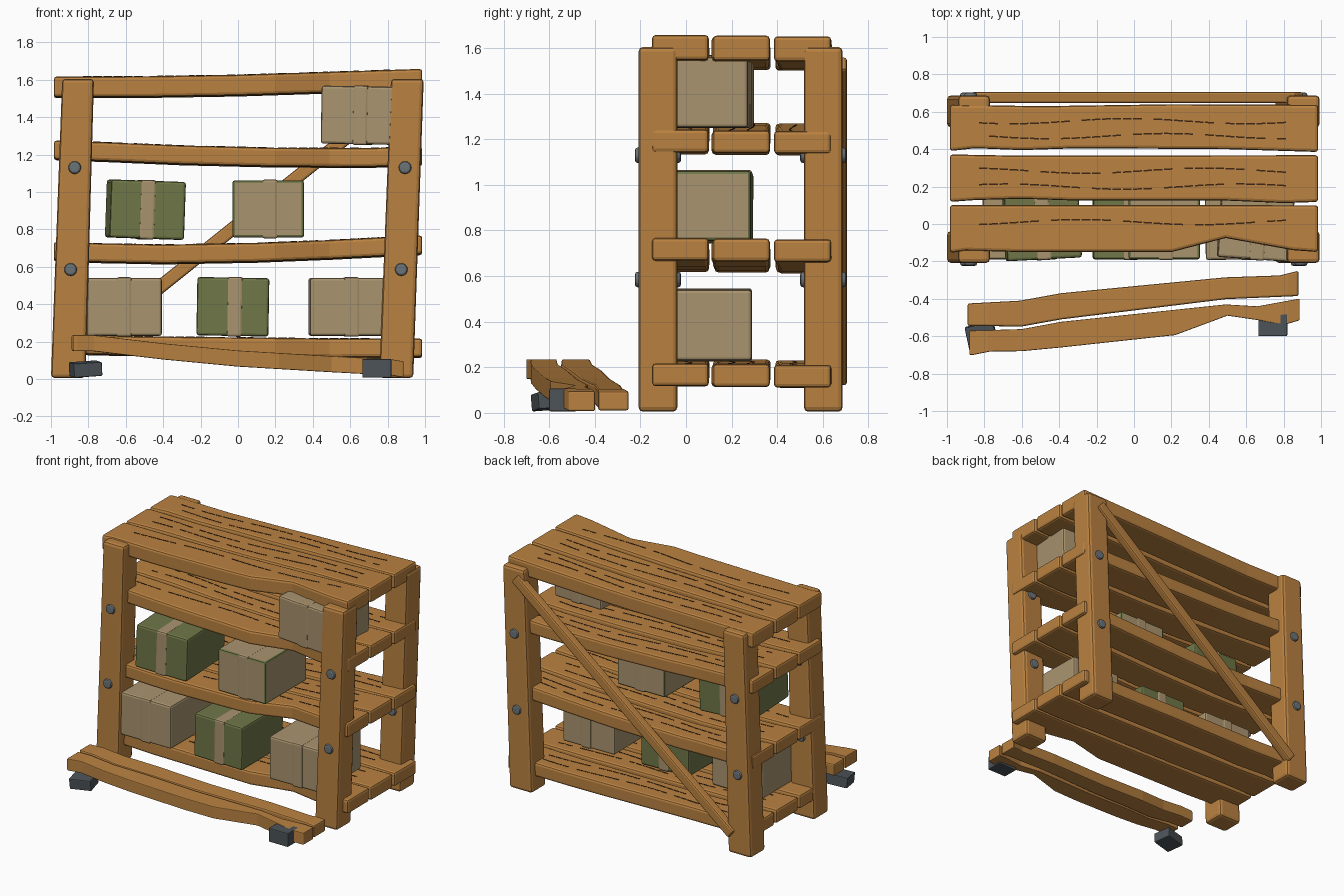
import bpy, bmesh, math
from mathutils import Matrix, Vector

if "Cube" in bpy.data.objects:
    bpy.data.objects.remove(bpy.data.objects["Cube"])


def material(name, rgb):
    m = bpy.data.materials.new(name)
    lin = [c / 255 / 12.92 if c < 10 else ((c / 255 + 0.055) / 1.055) ** 2.4 for c in rgb]
    m.diffuse_color = (*lin, 1)
    m.use_nodes = True
    m.node_tree.nodes["Principled BSDF"].inputs["Base Color"].default_value = m.diffuse_color
    return m


WOOD = material("warm wood", (186, 130, 65))
GRAIN = material("dark grain", (62, 38, 18))
TAN = material("cardboard tan", (170, 148, 111))
GREEN = material("olive green", (112, 119, 72))
BOLT = material("bolt grey", (106, 115, 120))
STONE = material("dark grey", (76, 83, 88))


def loft(name, rings, mat, bevel=0.0, edge_mat=None):
    """Skin a row of four-point rings and cap both ends."""
    bm = bmesh.new()
    vs = [[bm.verts.new(p) for p in r] for r in rings]
    for a, b in zip(vs, vs[1:]):
        for i in range(4):
            j = (i + 1) % 4
            bm.faces.new((a[i], a[j], b[j], b[i]))
    bm.faces.new(vs[0])
    bm.faces.new(vs[-1])
    bmesh.ops.recalc_face_normals(bm, faces=bm.faces)
    me = bpy.data.meshes.new(name)
    bm.to_mesh(me)
    bm.free()
    ob = bpy.data.objects.new(name, me)
    bpy.context.collection.objects.link(ob)
    me.materials.append(mat)
    if bevel:
        mod = ob.modifiers.new("rounded edges", 'BEVEL')
        mod.width, mod.segments, mod.limit_method = bevel, 2, 'ANGLE'
        mod.angle_limit = math.radians(40)
        if edge_mat:
            me.materials.append(edge_mat)
            mod.material = 1
    return ob


def block(name, size, loc, rot, mat, bevel, edge_mat=None):
    x, y, z = (s / 2 for s in size)
    rings = [[(s, -y, -z), (s, y, -z), (s, y, z), (s, -y, z)] for s in (-x, x)]
    ob = loft(name, rings, mat, bevel, edge_mat)
    ob.location = loc
    ob.rotation_euler = [math.radians(r) for r in rot]
    return ob


def lerp(pts, x):
    """Read a value off a list of (x, value) points."""
    for (x0, v0), (x1, v1) in zip(pts, pts[1:]):
        if x <= x1:
            t = max(0, (x - x0) / (x1 - x0))
            return v0 + (v1 - v0) * t
    return pts[-1][1]


def plank(name, front, back, top, thick, bevel=0.016):
    xs = sorted({p[0] for p in front + back + top})
    rings = []
    for x in xs:
        f, b, t = lerp(front, x), lerp(back, x), lerp(top, x)
        rings.append([(x, f, t - thick), (x, b, t - thick), (x, b, t), (x, f, t)])
    return loft(name, rings, WOOD, bevel)


# Four leaning posts
for side, b0, b1, t0, t1 in (("left", -1.0, -0.815, -0.94, -0.77),
                             ("right", 0.755, 0.937, 0.818, 0.993)):
    for depth, y0, y1 in (("front", -0.208, -0.038), ("back", 0.517, 0.687)):
        rings = [[(a, y0, z), (b, y0, z), (b, y1, z), (a, y1, z)]
                 for a, b, z in ((b0, b1, 0.005), (t0, t1, 1.605))]
        loft(f"{depth}_{side}_post", rings, WOOD, 0.02)

# Bolts through the posts
for x, z in ((-0.873, 1.13), (-0.895, 0.585), (0.893, 1.13), (0.873, 0.585)):
    for y in (-0.123, 0.602):
        bm = bmesh.new()
        bmesh.ops.create_cone(bm, cap_ends=True, segments=16, radius1=0.034, radius2=0.034,
                              depth=0.202, matrix=Matrix.Rotation(math.pi / 2, 4, 'X'))
        me = bpy.data.meshes.new("bolt")
        bm.to_mesh(me)
        bm.free()
        me.materials.append(BOLT)
        ob = bpy.data.objects.new("bolt", me)
        bpy.context.collection.objects.link(ob)
        ob.location = (x, y, z)
        mod = ob.modifiers.new("rounded head", 'BEVEL')
        mod.width, mod.segments = 0.012, 2

# Shelf levels: sagging top heights along x, and board thickness
LEVELS = [
    ("bottom", [(-0.985, 0.237), (-0.6, 0.228), (0, 0.222), (0.5, 0.216), (0.985, 0.217)], 0.1),
    ("lower", [(-0.985, 0.733), (-0.8, 0.726), (-0.4, 0.718), (0.1, 0.727), (0.5, 0.743),
               (0.985, 0.768)], 0.1),
    ("upper", [(-0.985, 1.275), (-0.7, 1.265), (-0.3, 1.248), (0.2, 1.236), (0.7, 1.234),
               (0.985, 1.243)], 0.1),
    ("top", [(-0.985, 1.617), (-0.5, 1.618), (0, 1.626), (0.5, 1.642), (0.985, 1.658)], 0.11),
]
# Board edges in plan; the front board has a worn notch
BOARDS = [
    ("front", [(-0.985, -0.155), (-0.9, -0.142), (-0.6, -0.15), (0.2, -0.15), (0.49, -0.075),
               (0.85, -0.14), (0.985, -0.15)],
     [(-0.985, 0.102), (0.985, 0.1)], (0.01,)),
    ("middle", [(-0.985, 0.118), (-0.85, 0.128), (-0.6, 0.135), (-0.3, 0.125), (0.5, 0.125),
                (0.8, 0.112), (0.985, 0.118)],
     [(-0.985, 0.372), (-0.6, 0.365), (0.985, 0.368)], (0.2, 0.285)),
    ("back", [(-0.985, 0.39), (-0.85, 0.405), (-0.6, 0.395), (-0.3, 0.405), (0.5, 0.4),
              (0.985, 0.385)],
     [(-0.985, 0.638), (-0.5, 0.63), (0.2, 0.64), (0.985, 0.637)], (0.47, 0.55)),
]


def grain(name, y, top, phase):
    """Broken, wavy dark lines lying on a board."""
    step = 0.055
    for i in range(30):
        if (i * 3 + phase) % 7 == 0:
            continue
        xa = -0.83 + i * step
        rings = []
        for x in (xa, xa + step * 0.85):
            c = y + 0.014 * math.sin(x * 5 + phase)
            z = lerp(top, x)
            w = 0.004
            rings.append([(x, c - w, z - 0.003), (x, c + w, z - 0.003),
                          (x, c + w, z + 0.002), (x, c - w, z + 0.002)])
        loft(name, rings, GRAIN)


for li, (level, top, thick) in enumerate(LEVELS):
    for bi, (board, front, back, lines) in enumerate(BOARDS):
        drop = [(x, z - 0.003 * bi) for x, z in top]
        plank(f"{level}_shelf_{board}_board", front, back, drop, thick)
        for gi, y in enumerate(lines):
            grain(f"{level}_{board}_grain", y, drop, li + 2 * bi + gi)

# Diagonal brace across the back
p, q = Vector((-0.85, 0, 0.145)), Vector((0.885, 0, 1.535))
d = q - p
mid = (p + q) / 2
block("back_brace", (d.length, 0.06, 0.072), (mid.x, 0.676, mid.z),
      (0, -math.degrees(math.atan2(d.z, d.x)), 0), WOOD, 0.012)

# Two loose boards leaning on blocks in front
LOOSE = [(-0.88, 0.235), (-0.78, 0.235), (-0.4, 0.19), (0, 0.152), (0.5, 0.122), (0.82, 0.105),
         (0.88, 0.095)]
plank("loose_back_board",
      [(-0.88, -0.545), (-0.6, -0.548), (-0.39, -0.51), (0.49, -0.402), (0.88, -0.385)],
      [(-0.89, -0.425), (-0.61, -0.41), (-0.39, -0.37), (0.49, -0.285), (0.78, -0.275),
       (0.87, -0.252)], LOOSE, 0.086, 0.013)
plank("loose_front_board",
      [(-0.86, -0.70), (-0.77, -0.682), (-0.6, -0.68), (-0.39, -0.66), (0.22, -0.594),
       (0.5, -0.49), (0.67, -0.515), (0.8, -0.54), (0.885, -0.515)],
      [(-0.87, -0.57), (-0.6, -0.562), (-0.39, -0.523), (0.49, -0.43), (0.66, -0.44),
       (0.88, -0.4)], LOOSE, 0.086, 0.013)
block("left_foot_block", (0.155, 0.13, 0.075), (-0.815, -0.6, 0.053), (4, -4, 12), STONE, 0.006)
block("right_foot_block", (0.155, 0.12, 0.1), (0.742, -0.54, 0.057), (0, 0, 0), STONE, 0.006)


# Packing boxes, each with a band of tape round the middle
def box(name, x0, x1, z0, z1, mat, rot=(0, 0, 0), tape=0.0, edge_mat=None):
    loc = ((x0 + x1) / 2, 0.048, (z0 + z1) / 2)
    block(name, (x1 - x0, 0.475, z1 - z0), loc, rot, mat, 0.014, edge_mat)
    m = Matrix.Rotation(math.radians(rot[2]), 3, 'Z') @ Matrix.Rotation(math.radians(rot[1]), 3, 'Y')
    block(name + "_tape", (0.082, 0.483, z1 - z0 + 0.008), Vector(loc) + m @ Vector((tape, 0, 0)),
          rot, TAN, 0.012)


box("bottom_left_box", -0.81, -0.407, 0.23, 0.54, TAN)
box("bottom_middle_box", -0.22, 0.165, 0.23, 0.542, GREEN, (0, 1, 0), 0.01)
box("bottom_right_box", 0.38, 0.79, 0.23, 0.54, TAN, (0, 0, 1), 0.02)
box("lower_left_box", -0.695, -0.295, 0.75, 1.06, GREEN, (0, 2, 3))
box("lower_middle_box", -0.03, 0.353, 0.755, 1.062, TAN, (0, 0, 0), 0.01, GREEN)
box("upper_right_box", 0.46, 0.85, 1.255, 1.565, TAN, (0, 1, -4), 0.015)
